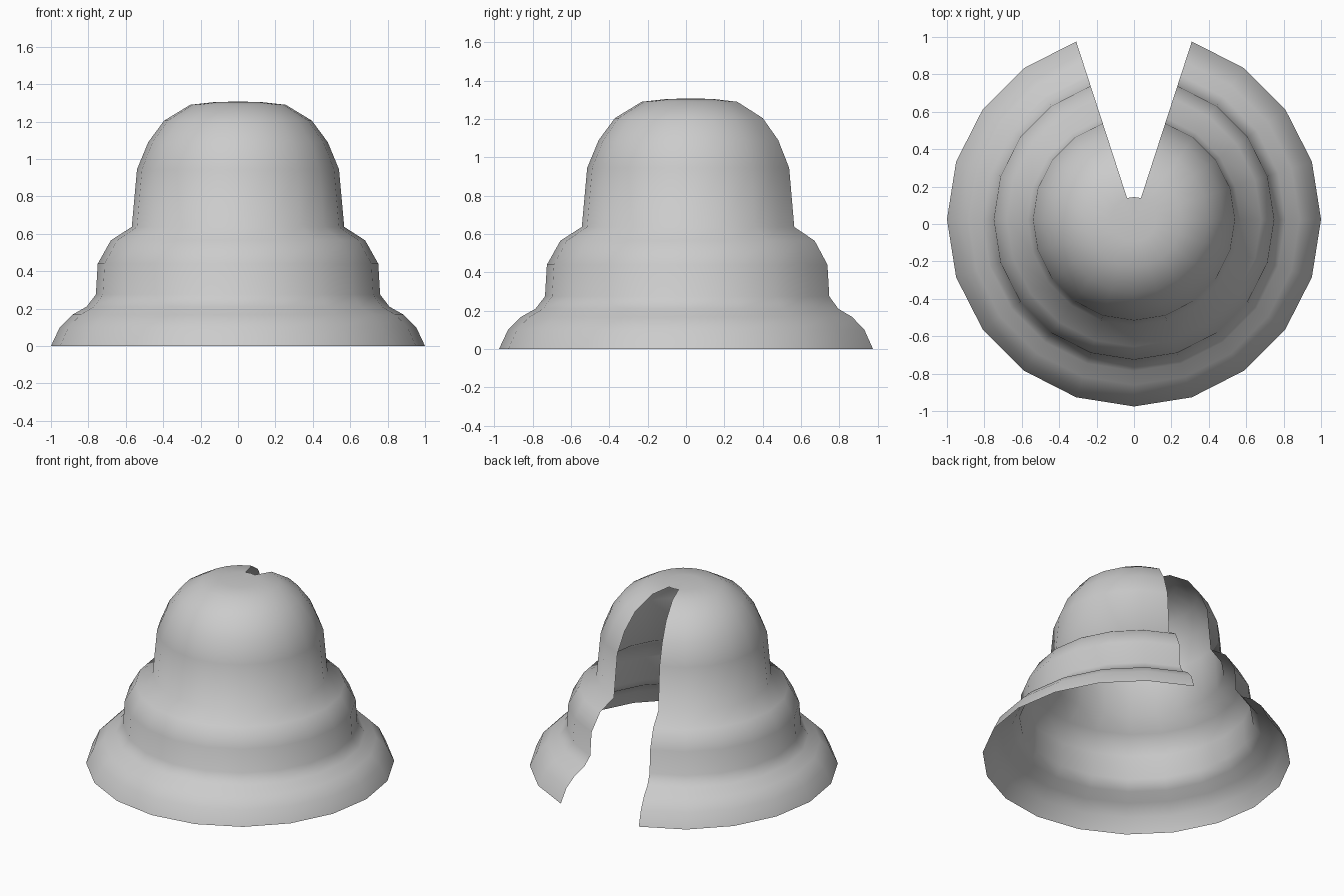
import bpy, bmesh
from math import sin, cos, pi

if "Cube" in bpy.data.objects:
    bpy.data.objects.remove(bpy.data.objects["Cube"])

SIDES = 20
CY = 0.0245  # axis offset so the notched shell is centred in y

# Profile (radius, height) from the rim up to the crown
profile = [(1.0, 0), (0.953, 0.10), (0.885, 0.168), (0.81, 0.21), (0.76, 0.275),
           (0.75, 0.44), (0.68, 0.565), (0.568, 0.637), (0.54, 0.945),
           (0.48, 1.09), (0.395, 1.205), (0.255, 1.29), (0.12, 1.305)]

bm = bmesh.new()
rings = []
for r, z in profile:
    rings.append([bm.verts.new((r * cos(2 * pi * i / SIDES),
                                r * sin(2 * pi * i / SIDES) + CY, z))
                  for i in range(SIDES)])

# Bell wall, leaving the two rear segments open as a slot
back = SIDES // 4
for low, high in zip(rings, rings[1:]):
    for i in range(SIDES):
        if i in (back - 1, back):
            continue
        j = (i + 1) % SIDES
        bm.faces.new((low[i], low[j], high[j], high[i]))

# Closed crown
tip = bm.verts.new((0, CY, 1.307))
top = rings[-1]
for i in range(SIDES):
    bm.faces.new((top[i], top[(i + 1) % SIDES], tip))

# Remove the unused points inside the slot
bmesh.ops.delete(bm, geom=[v for v in bm.verts if not v.link_faces], context='VERTS')
for f in bm.faces:
    f.smooth = True

mesh = bpy.data.meshes.new("bell_shell")
bm.to_mesh(mesh)
bm.free()
shell = bpy.data.objects.new("bell_shell", mesh)
bpy.context.collection.objects.link(shell)
